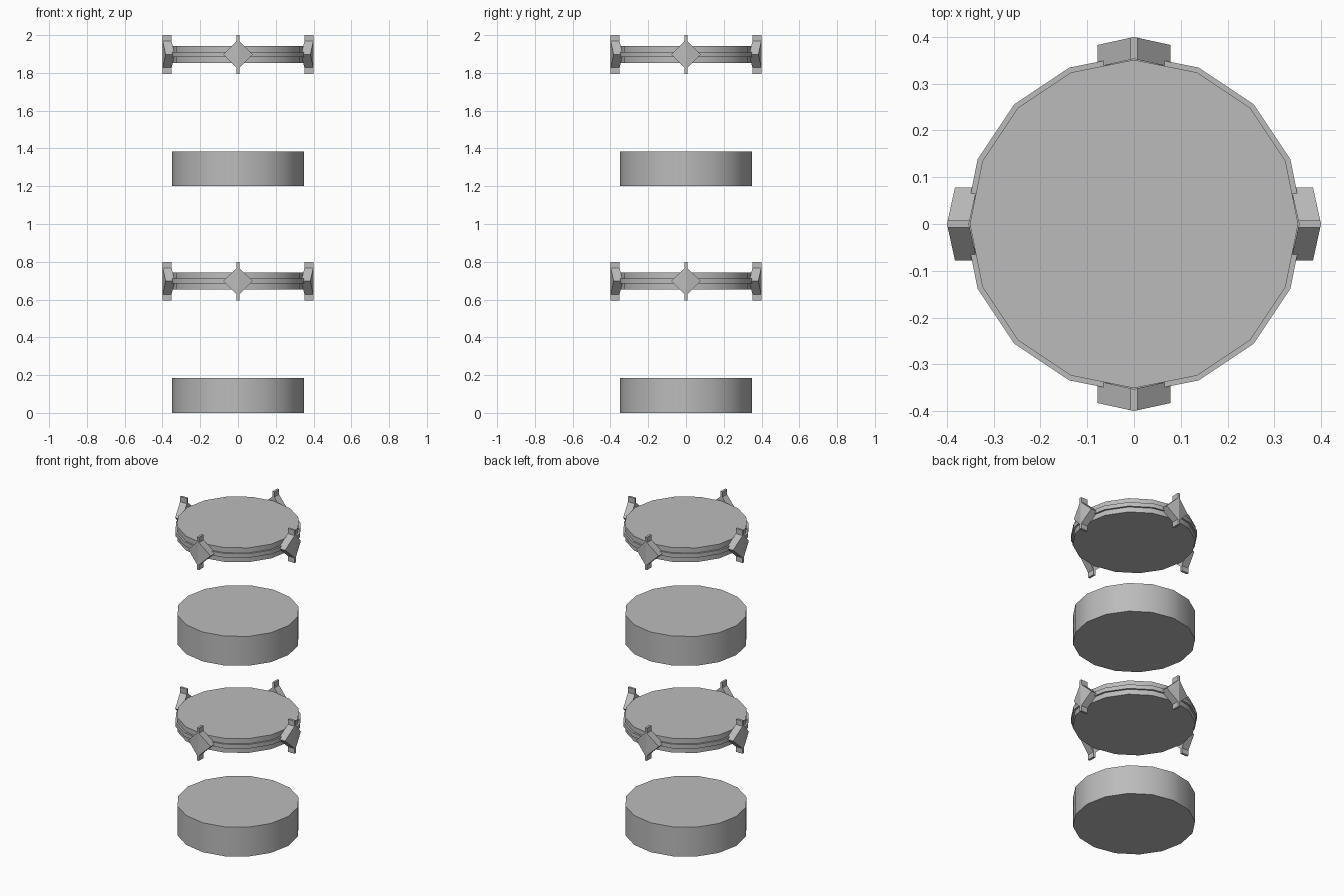
import bpy, bmesh, math
from mathutils import Vector

cube = bpy.data.objects.get("Cube")
if cube:
    bpy.data.objects.remove(cube, do_unlink=True)

gray = bpy.data.materials.new("plain_gray")
gray.use_nodes = True
gray.diffuse_color = (0.5, 0.5, 0.5, 1)
gray.node_tree.nodes["Principled BSDF"].inputs["Base Color"].default_value = (0.5, 0.5, 0.5, 1)

STEP = 22.5  # sixteen sides


def finish(bm, name, z, smooth=True):
    bmesh.ops.recalc_face_normals(bm, faces=bm.faces)
    mesh = bpy.data.meshes.new(name)
    bm.to_mesh(mesh)
    bm.free()
    mesh.materials.append(gray)
    obj = bpy.data.objects.new(name, mesh)
    bpy.context.collection.objects.link(obj)
    obj.location.z = z
    if smooth:
        bpy.ops.object.select_all(action='DESELECT')
        obj.select_set(True)
        bpy.context.view_layer.objects.active = obj
        bpy.ops.object.shade_smooth_by_angle(angle=math.radians(30))
    return obj


def turned(profile, angles):
    """Closed sixteen-sided solid from (radius, height) pairs."""
    bm = bmesh.new()
    rows = []
    for radius, z in profile:
        row = []
        for a in angles:
            r = radius * math.cos(math.radians(STEP / 2)) / math.cos(math.radians(a % STEP - STEP / 2))
            t = math.radians(a)
            row.append(bm.verts.new((r * math.cos(t), r * math.sin(t), z)))
        rows.append(row)
    n = len(angles)
    for low, high in zip(rows, rows[1:]):
        for i in range(n):
            j = (i + 1) % n
            bm.faces.new((low[i], low[j], high[j], high[i]))
    bm.faces.new(rows[0][::-1])
    bm.faces.new(rows[-1])
    return bm


def push_in(bm, faces, move):
    """Extrude faces and shift the new vertices."""
    new = bmesh.ops.extrude_face_region(bm, geom=faces)["geom"]
    for v in new:
        if isinstance(v, bmesh.types.BMVert):
            move(v)


def make_drum(name, z):
    slot = 9
    angles = [q * 90 + a for q in range(4) for a in (0, slot, STEP, 45, 90 - STEP, 90 - slot)]
    bm = turned([(0.35, h) for h in (0, 0.06, 0.125, 0.185)], angles)
    # recessed slots on the four diagonals
    faces = []
    for f in bm.faces:
        c = f.calc_center_median()
        a = math.degrees(math.atan2(c.y, c.x)) % 90
        if len(f.verts) == 4 and 0.07 < c.z < 0.12 and slot < a < 90 - slot:
            faces.append(f)

    def inward(v):
        v.co.x *= 0.955
        v.co.y *= 0.955
    push_in(bm, faces, inward)
    finish(bm, name, z)


def make_ring(name, z):
    profile = [(0.351, -0.045), (0.351, -0.013), (0.362, -0.013),
               (0.362, 0.013), (0.351, 0.013), (0.351, 0.045)]
    finish(turned(profile, [i * STEP for i in range(16)]), name, z)


def make_clamp(name, z, turn):
    # folded diamond with a narrow blade above and below and a sunken centre
    tall, neck, blade, wide, inner = 0.1025, 0.07, 0.007, 0.078, 0.046
    panels = [
        [(0, tall), (blade, tall), (blade, neck), (0, neck)],
        [(0, neck), (blade, neck), (wide, 0), (inner, 0), (0, inner)],
        [(0, inner), (inner, 0), (0, 0)],
    ]
    bm = bmesh.new()
    centre = []
    for sx in (1, -1):
        for sz in (1, -1):
            for k, panel in enumerate(panels):
                pts = panel if sx * sz > 0 else panel[::-1]
                f = bm.faces.new([bm.verts.new((0.4 - 0.22 * t, sx * t, sz * h)) for t, h in pts])
                if k == 2:
                    centre.append(f)
    bmesh.ops.remove_doubles(bm, verts=bm.verts, dist=0.0001)
    centre = [f for f in bm.faces if len(f.verts) == 3]

    def shift(d):
        def move(v):
            v.co.x -= d
        return move
    push_in(bm, list(bm.faces), shift(0.047))
    centre = [f for f in bm.faces if len(f.verts) == 3 and f.calc_center_median().x > 0.37]
    push_in(bm, centre, shift(0.015))
    finish(bm, name, z, smooth=False).rotation_euler.z = math.radians(turn)


# stack of two drums and two clamped rings
for level, base in (("lower", 0), ("upper", 1.2)):
    make_drum(level + "_drum", base)
    mid = base + 0.6975
    make_ring(level + "_ring", mid)
    for side, turn in (("left", 0), ("back", 90), ("right", 180), ("front", 270)):
        make_clamp(f"{level}_{side}_clamp", mid, turn)
